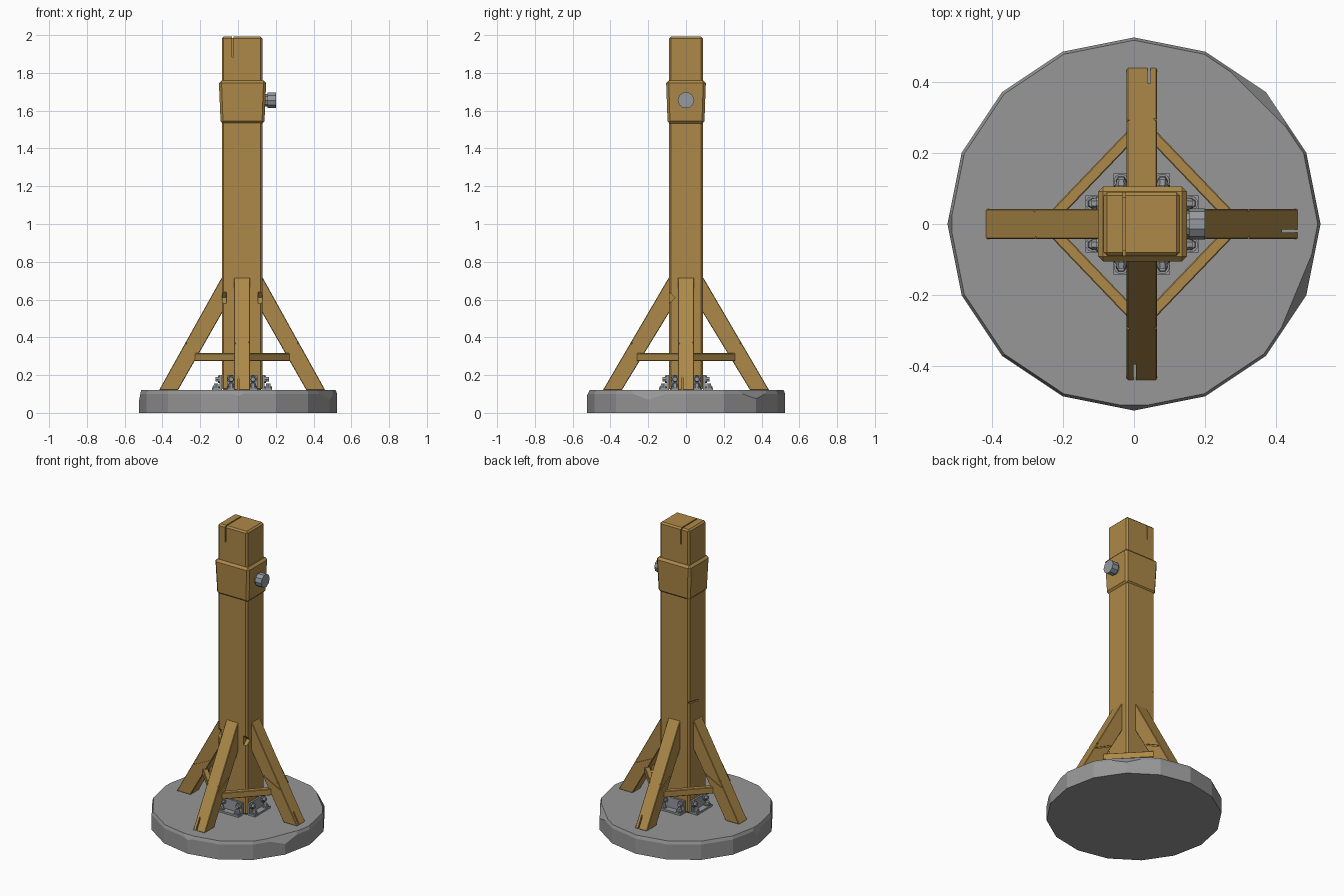
import bpy, bmesh
from math import pi, cos, sin, radians, atan2
from mathutils import Matrix, Vector

cube = bpy.data.objects.get("Cube")
if cube:
    bpy.data.objects.remove(cube)


def material(name, rgb):
    m = bpy.data.materials.new(name)
    m.use_nodes = True
    m.diffuse_color = (*rgb, 1)
    m.node_tree.nodes["Principled BSDF"].inputs["Base Color"].default_value = (*rgb, 1)
    return m


WOOD = material("wood", (0.42, 0.25, 0.065))
STONE = material("stone", (0.31, 0.31, 0.31))
STEEL = material("steel", (0.30, 0.32, 0.34))

CX = 0.022          # post axis
GROUND = 0.12       # top of the base


def box(bm, size, loc, rot=Matrix()):
    mat = Matrix.Translation(loc) @ rot @ Matrix.Diagonal((*size, 1))
    return bmesh.ops.create_cube(bm, size=1, matrix=mat)["verts"]


def rod(bm, radius, length, loc, rot=Matrix(), sides=6, tip=1.0):
    bmesh.ops.create_cone(bm, cap_ends=True, segments=sides, radius1=radius,
                          radius2=radius * tip, depth=length,
                          matrix=Matrix.Translation(loc) @ rot)


def bevel(bm, width):
    bmesh.ops.bevel(bm, geom=bm.edges[:], offset=width, segments=1,
                    affect='EDGES', profile=0.5)


def finish(name, bm, mat, place=Matrix()):
    bm.transform(place)
    bmesh.ops.recalc_face_normals(bm, faces=bm.faces[:])
    me = bpy.data.meshes.new(name)
    bm.to_mesh(me)
    bm.free()
    me.materials.append(mat)
    ob = bpy.data.objects.new(name, me)
    bpy.context.collection.objects.link(ob)
    return ob


def carve(ob, bm, place=Matrix()):
    """Subtract the cutter mesh from the object, then drop the cutter."""
    cutter = finish("cutter", bm, WOOD, place)
    cutter.hide_render = True
    mod = ob.modifiers.new("cracks", 'BOOLEAN')
    mod.object, mod.operation, mod.solver = cutter, 'DIFFERENCE', 'EXACT'
    mod.use_self = True
    bpy.context.view_layer.objects.active = ob
    bpy.ops.object.modifier_apply(modifier=mod.name)
    bpy.data.objects.remove(cutter)


# Stone base with a worn rim and chipped corners
bm = bmesh.new()
rod(bm, 0.525, 0.1, (0, 0, 0.05), sides=16)
top = max(bm.faces, key=lambda f: f.calc_center_median().z)
rim = bmesh.ops.extrude_face_region(bm, geom=[top])["geom"]
bmesh.ops.delete(bm, geom=[top], context='FACES_ONLY')
for v in rim:
    if isinstance(v, bmesh.types.BMVert):
        v.co = (v.co.x * 0.985, v.co.y * 0.985, GROUND)
for angle, depth, reach in ((-90, 0.03, 0.015), (45, 0.045, 0.03),
                            (180, 0.06, 0.012), (-22.5, 0.05, 0.03)):
    out = Vector((cos(radians(angle)), sin(radians(angle)), 0))
    point = out * 0.525 + Vector((0, 0, GROUND - depth))
    normal = out * depth + Vector((0, 0, reach))
    cut = bmesh.ops.bisect_plane(bm, geom=bm.verts[:] + bm.edges[:] + bm.faces[:],
                                 plane_co=point, plane_no=normal, clear_outer=True)
    edges = [e for e in cut["geom_cut"] if isinstance(e, bmesh.types.BMEdge)]
    bmesh.ops.holes_fill(bm, edges=edges)
finish("stone_base", bm, STONE)

# Main post
bm = bmesh.new()
box(bm, (0.215, 0.18, 2 - GROUND), (CX, 0, 1 + GROUND / 2))
bevel(bm, 0.01)
for v in bm.verts:                      # rounded crown
    if v.co.z > 1.98 and abs(v.co.y) > 0.075:
        v.co.z -= 0.008
post = finish("post", bm, WOOD)
cracks = bmesh.new()
box(cracks, (0.007, 0.03, 0.13), (-0.028, -0.09, 1.95))
box(cracks, (0.007, 0.03, 0.13), (-0.028, 0.09, 1.95))
box(cracks, (0.007, 0.3, 0.03), (-0.028, 0, 2))
box(cracks, (0.024, 0.12, 0.01), (-0.085, 0.05, 0.845), Matrix.Rotation(0.15, 4, 'X'))
box(cracks, (0.012, 0.12, 0.008), (0.13, -0.04, 0.25))
for x in (-0.085, 0.13):                # chipped front corners
    rod(cracks, 0.035, 0.05, (x, -0.094, 0.61), Matrix.Rotation(pi / 2, 4, 'Y'), sides=4)
carve(post, cracks)

# Collar near the top
bm = bmesh.new()
box(bm, (0.25, 0.21, 0.23), (CX + 0.002, 0, 1.645))
bevel(bm, 0.014)
for v in bm.verts:
    if v.co.z < 1.55:
        v.co.x = CX + (v.co.x - CX) * 0.93
        v.co.y *= 0.93
finish("collar", bm, WOOD)

# Side bolt through the collar
bm = bmesh.new()
turn = Matrix.Rotation(pi / 2, 4, 'Y')
rod(bm, 0.036, 0.08, (0.15, 0, 1.655), turn, sides=10)
rod(bm, 0.044, 0.045, (0.178, 0, 1.655), turn, sides=10)
finish("collar_bolt", bm, STEEL)

SIDES = (("left", 0, 0.107), ("back", 90, 0.09), ("right", 180, 0.107), ("front", 270, 0.09))
for name, angle, half in SIDES:
    place = Matrix.Translation((CX, 0, 0)) @ Matrix.Rotation(radians(angle), 4, 'Z')

    # Leaning brace, a slanted profile given thickness
    foot = 0.44
    bm = bmesh.new()
    profile = ((foot - 0.1, GROUND), (foot, GROUND), (half + 0.002, 0.715),
               (half - 0.012, 0.715), (half - 0.012, 0.55))
    face = bm.faces.new([bm.verts.new((r, -0.0425, z)) for r, z in profile])
    ext = bmesh.ops.extrude_face_region(bm, geom=[face])["geom"]
    bmesh.ops.translate(bm, vec=(0, 0.085, 0),
                        verts=[v for v in ext if isinstance(v, bmesh.types.BMVert)])
    bmesh.ops.recalc_face_normals(bm, faces=bm.faces[:])
    bevel(bm, 0.003)
    brace = finish(name + "_brace", bm, WOOD, place)

    # Cracks across its sides, nicks on its edges and a split at the foot
    slope = (foot - half) / 0.595
    tilt = Matrix.Rotation(atan2(slope, 1) - pi / 2 + 1.52, 4, 'Y')
    cracks = bmesh.new()
    for s in (-1, 1):
        r = foot - 0.05 - slope * 0.24
        box(cracks, (0.13, 0.012, 0.008), (r, s * 0.0425, 0.36), tilt)
        r = foot - slope * 0.25
        box(cracks, (0.03, 0.009, 0.009), (r, s * 0.0425, GROUND + 0.25),
            Matrix.Rotation(pi / 4, 4, 'Z'))
    box(cracks, (0.09, 0.008, 0.12), (foot, -0.02, GROUND + 0.03))
    carve(brace, cracks, place)

    # Angle bracket with bolts on both plates
    bm = bmesh.new()
    box(bm, (0.052, 0.16, 0.012), (half + 0.026, 0, GROUND + 0.006))
    box(bm, (0.012, 0.16, 0.08), (half + 0.006, 0, GROUND + 0.04))
    for y in (-0.058, 0.058):
        rod(bm, 0.021, 0.008, (half + 0.031, y, GROUND + 0.016), sides=10)
        rod(bm, 0.016, 0.018, (half + 0.031, y, GROUND + 0.026), tip=0.8)
        rod(bm, 0.021, 0.008, (half + 0.016, y, GROUND + 0.058), turn, sides=10)
        rod(bm, 0.016, 0.018, (half + 0.026, y, GROUND + 0.058), turn, tip=0.8)
    finish(name + "_bracket", bm, STEEL, place)

# Diagonal struts tying neighbouring braces together
for i, (sx, sy) in enumerate(((1, 1), (-1, 1), (-1, -1), (1, -1))):
    a = Vector((CX + sx * 0.25, sy * 0.02, 0.295))
    b = Vector((CX + sx * 0.02, sy * 0.26, 0.295))
    d = b - a
    bm = bmesh.new()
    box(bm, (d.length, 0.032, 0.042), (a + b) / 2, Matrix.Rotation(atan2(d.y, d.x), 4, 'Z'))
    bevel(bm, 0.003)
    strut = finish(f"strut_{i + 1}", bm, WOOD)
